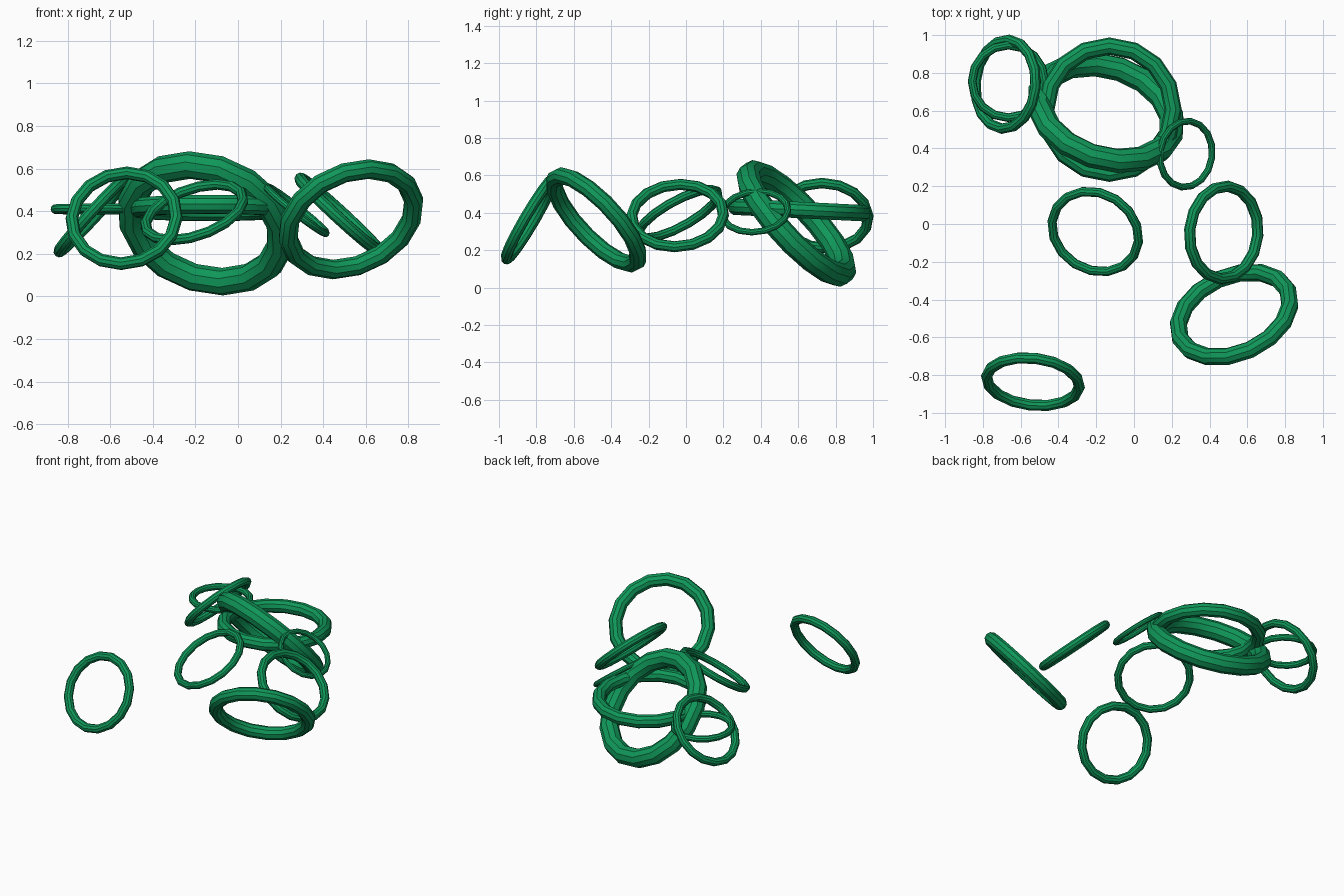
import bpy
from mathutils import Vector

green = bpy.data.materials.new("ring green")
green.diffuse_color = (0.005, 0.31, 0.10, 1.0)


def ring(name, centre, axis, radius, tube):
    # one tilted ring: axis is the direction the hole faces
    bpy.ops.mesh.primitive_torus_add(
        major_radius=radius, minor_radius=tube,
        major_segments=16, minor_segments=10, location=centre,
        rotation=Vector(axis).to_track_quat('Z', 'Y').to_euler())
    ob = bpy.context.object
    ob.name = name
    ob.data.materials.append(green)
    bpy.ops.object.shade_smooth_by_angle()


# thick interlocked pair at the back
ring("large_tilted_ring", (-0.15, 0.59, 0.343), (0.24, 0.71, 0.66), 0.365, 0.065)
ring("large_flat_ring", (-0.13, 0.605, 0.415), (0.0, 0.05, 1.0), 0.337, 0.046)
# interlocked pair at the back left
ring("left_tilted_ring", (-0.68, 0.74, 0.385), (-0.73, 0.06, 0.67), 0.236, 0.028)
ring("left_flat_ring", (-0.665, 0.755, 0.41), (0.0, 0.02, 1.0), 0.192, 0.023)
# single rings
ring("small_right_ring", (0.275, 0.37, 0.405), (0.61, -0.08, 0.78), 0.176, 0.018)
ring("centre_ring", (-0.205, -0.04, 0.395), (-0.29, -0.46, 0.84), 0.24, 0.025)
ring("right_ring", (0.475, -0.045, 0.385), (0.68, -0.06, 0.74), 0.246, 0.03)
ring("front_right_ring", (0.53, -0.48, 0.362), (-0.31, 0.69, 0.654), 0.312, 0.046)
ring("front_left_ring", (-0.535, -0.835, 0.367), (-0.1, -0.86, 0.505), 0.247, 0.03)
